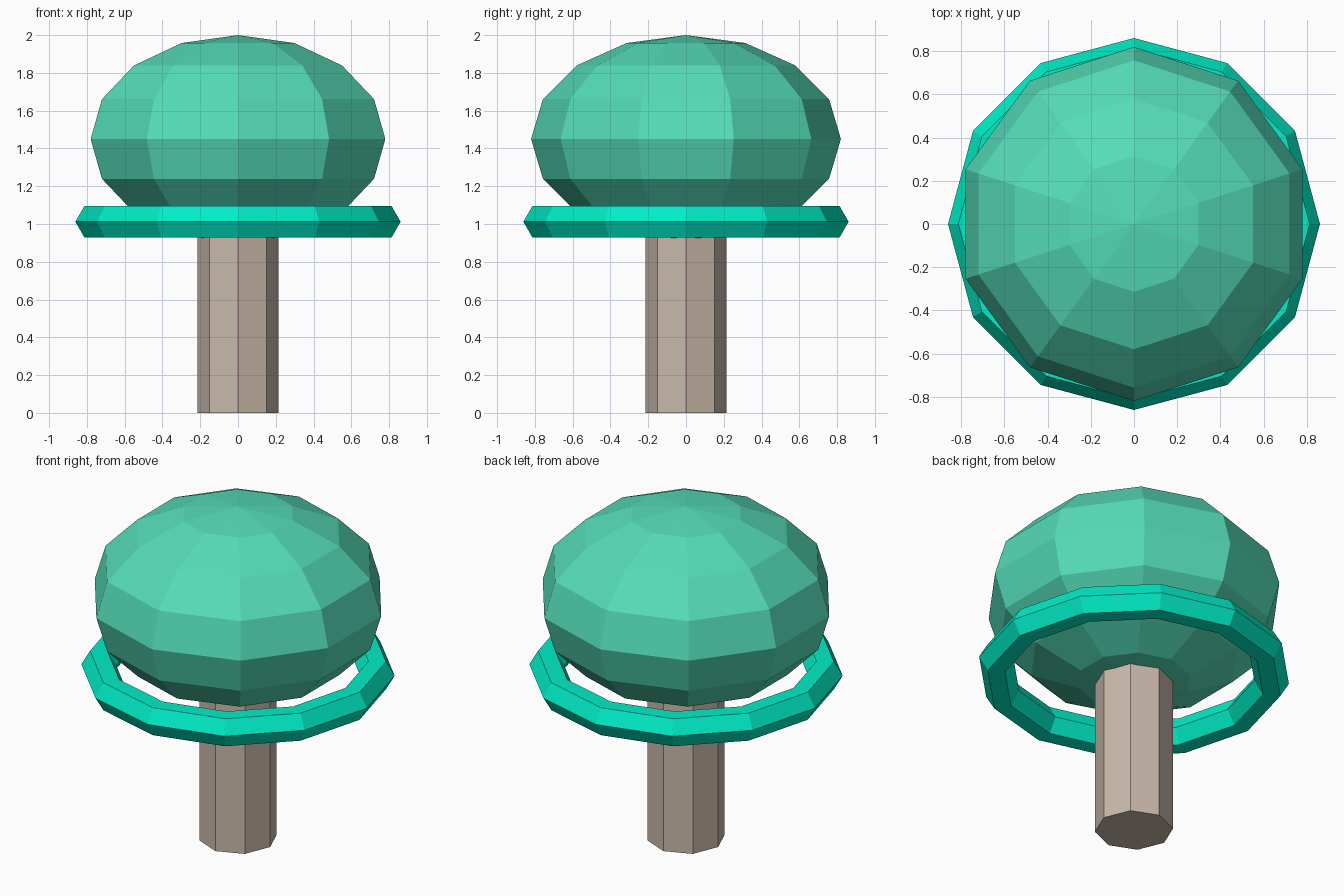
import bpy, bmesh
from math import sin, cos, pi, radians

if "Cube" in bpy.data.objects:
    bpy.data.objects.remove(bpy.data.objects["Cube"])


def material(name, color):
    m = bpy.data.materials.new(name)
    m.diffuse_color = (*color, 1.0)
    m.use_nodes = True
    m.node_tree.nodes["Principled BSDF"].inputs["Base Color"].default_value = m.diffuse_color
    return m


def finish(bm, name, mat):
    bmesh.ops.recalc_face_normals(bm, faces=bm.faces)
    me = bpy.data.meshes.new(name)
    bm.to_mesh(me)
    bm.free()
    me.materials.append(mat)
    ob = bpy.data.objects.new(name, me)
    bpy.context.collection.objects.link(ob)
    return ob


def lathe(name, profile, sides, start, mat, closed=False):
    """Revolve (radius, z) points about z; a zero radius makes a single pole."""
    bm = bmesh.new()
    rings = []
    for r, z in profile:
        if r < 1e-6:
            rings.append([bm.verts.new((0, 0, z))] * sides)
        else:
            rings.append([bm.verts.new((r * cos(start + 2 * pi * i / sides),
                                        r * sin(start + 2 * pi * i / sides), z))
                          for i in range(sides)])
    pairs = list(zip(rings, rings[1:]))
    if closed:
        pairs.append((rings[-1], rings[0]))
    for a, b in pairs:
        for i in range(sides):
            j = (i + 1) % sides
            bm.faces.new(list(dict.fromkeys((a[i], a[j], b[j], b[i]))))
    if not closed:
        for ring in (rings[0], rings[-1]):
            if len(set(ring)) > 2:
                bm.faces.new(ring)
    return finish(bm, name, mat)


cap_mat = material("cap_green", (0.09, 0.72, 0.48))
ring_mat = material("ring_green", (0.0, 0.85, 0.57))
stem_mat = material("stem_beige", (0.58, 0.48, 0.40))

# Stem: octagonal column reaching into the cap
lathe("stem", [(0.215, 0.0), (0.215, 1.0)], 8, 0, stem_mat)

# Cap: squashed ten-sided sphere
cap = [(0.82 * sin(pi * k / 8), 1.45 - 0.55 * cos(pi * k / 8)) for k in range(9)]
lathe("cap", cap, 10, radians(18), cap_mat)

# Collar: twelve-sided floating ring with a hexagonal section
section = [(0.765 + 0.096 * cos(pi * k / 3), 1.012 + 0.096 * sin(pi * k / 3)) for k in range(6)]
lathe("collar_ring", section, 12, 0, ring_mat, closed=True)
